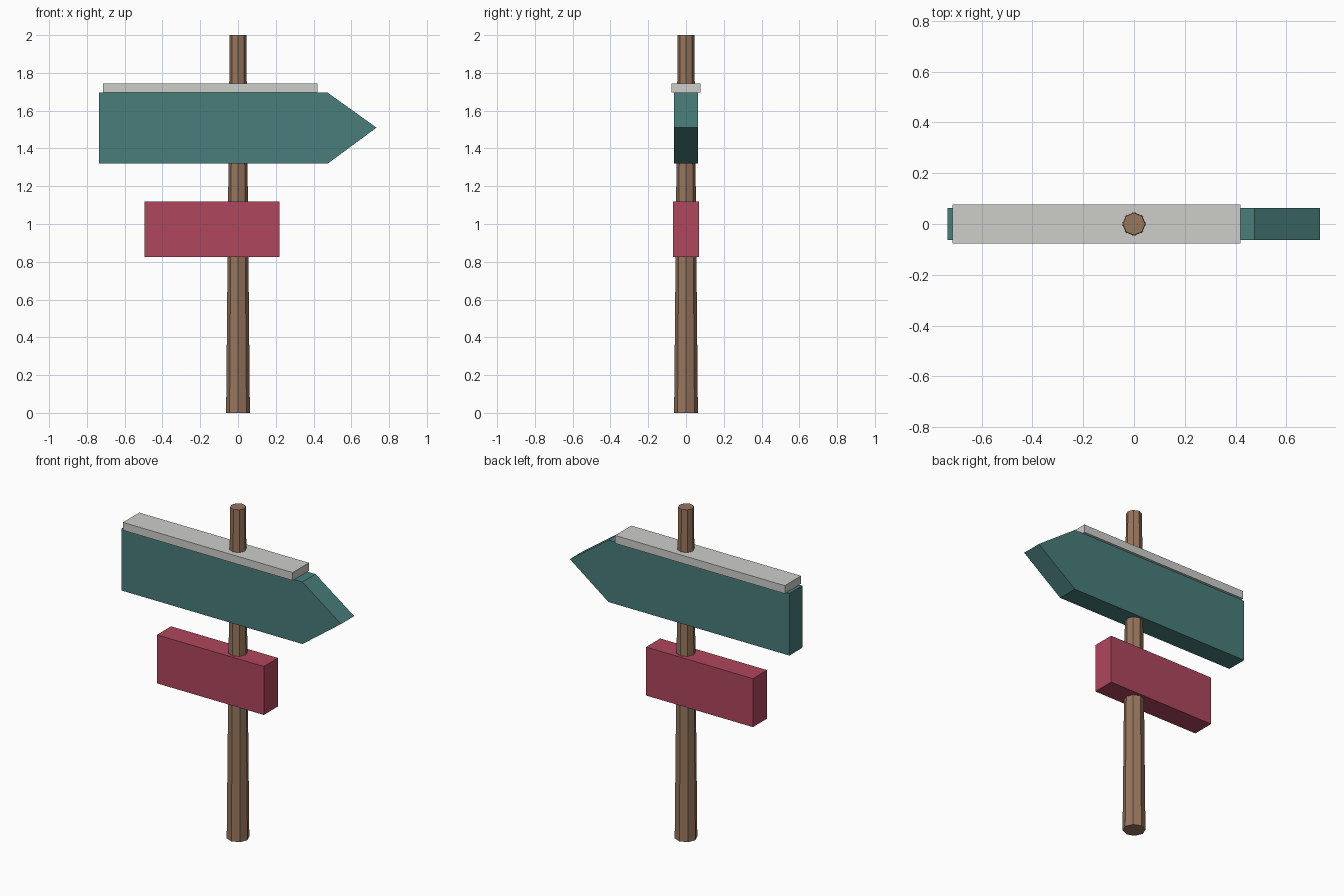
import bpy
import bmesh
import math

cube = bpy.data.objects.get("Cube")
if cube:
    bpy.data.objects.remove(cube, do_unlink=True)


def material(name, colour):
    mat = bpy.data.materials.new(name)
    mat.use_nodes = True
    mat.diffuse_color = (*colour, 1)
    mat.node_tree.nodes["Principled BSDF"].inputs["Base Color"].default_value = (*colour, 1)
    return mat


def board(name, outline, thickness, mat):
    """Flat board: an x-z outline extruded along y, centred on y = 0."""
    bm = bmesh.new()
    face = bm.faces.new([bm.verts.new((x, -thickness / 2, z)) for x, z in outline])
    result = bmesh.ops.extrude_face_region(bm, geom=[face])
    moved = [v for v in result["geom"] if isinstance(v, bmesh.types.BMVert)]
    bmesh.ops.translate(bm, verts=moved, vec=(0, thickness, 0))
    bmesh.ops.recalc_face_normals(bm, faces=bm.faces)
    mesh = bpy.data.meshes.new(name)
    bm.to_mesh(mesh)
    bm.free()
    mesh.materials.append(mat)
    obj = bpy.data.objects.new(name, mesh)
    bpy.context.collection.objects.link(obj)
    return obj


def rectangle(x0, x1, z0, z1):
    return [(x0, z0), (x1, z0), (x1, z1), (x0, z1)]


wood = material("brown wood", (0.31, 0.18, 0.11))
teal = material("teal paint", (0.065, 0.205, 0.195))
red = material("raspberry paint", (0.43, 0.062, 0.11))
white = material("pale grey", (0.61, 0.61, 0.59))

# Tapered eight-sided post
bpy.ops.mesh.primitive_cone_add(vertices=8, radius1=0.063, radius2=0.044,
                                depth=2, location=(0, 0, 1))
post = bpy.context.object
post.name = "post"
post.data.materials.append(wood)

# Large arrow board pointing to +x
arrow = [(-0.735, 1.32), (0.475, 1.32), (0.733, 1.51), (0.475, 1.695), (-0.735, 1.695)]
board("arrow_board", arrow, 0.125, teal)

# Pale cap lying along the arrow's top edge
board("arrow_cap", rectangle(-0.715, 0.42, 1.695, 1.743), 0.155, white)

# Smaller rectangular board below
board("lower_board", rectangle(-0.495, 0.22, 0.825, 1.118), 0.135, red)
